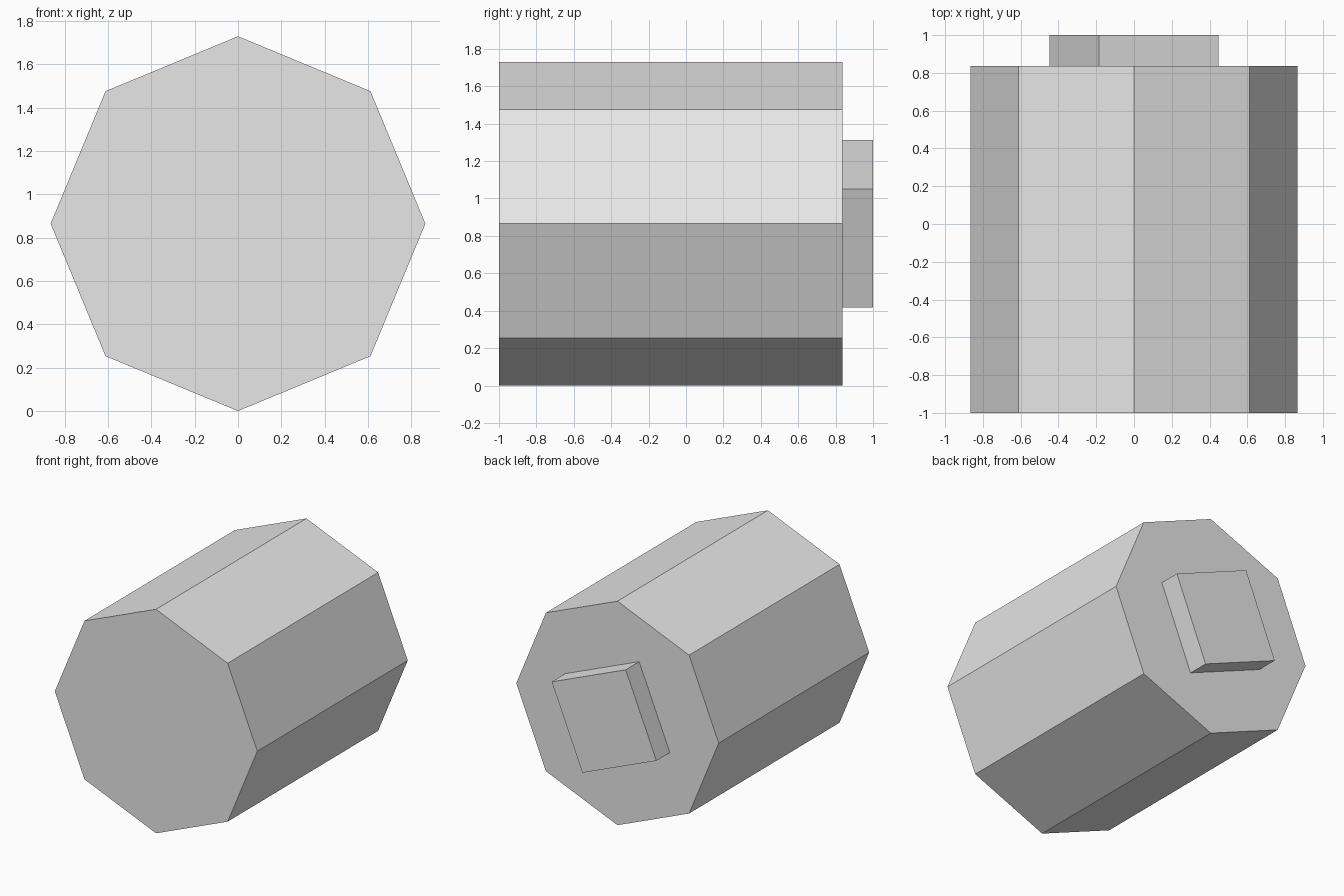
import bpy
import math
from mathutils import Matrix

cube = bpy.data.objects.get("Cube")
if cube:
    bpy.data.objects.remove(cube, do_unlink=True)

# Single plain grey
grey = bpy.data.materials.new("light_grey")
grey.use_nodes = True
colour = (0.8, 0.8, 0.8, 1)
grey.diffuse_color = colour
grey.node_tree.nodes["Principled BSDF"].inputs["Base Color"].default_value = colour

AXIS_HEIGHT = 0.865


def prism(name, sides, radius, y_front, y_back, first_angle):
    """Flat-sided prism along y; first corner at first_angle from +x towards +z."""
    bpy.ops.mesh.primitive_cylinder_add(
        vertices=sides, radius=radius, depth=y_back - y_front)
    obj = bpy.context.object
    obj.name = obj.data.name = name
    # The primitive's first corner points along +y, which turns to +z
    turn = Matrix.Rotation(math.radians(90 - first_angle), 4, "Y")
    obj.data.transform(turn @ Matrix.Rotation(math.radians(90), 4, "X"))
    obj.location = (0, (y_front + y_back) / 2, AXIS_HEIGHT)
    obj.data.materials.append(grey)
    return obj


# Octagonal body with corners at top and bottom
prism("body", 8, 0.865, -1, 0.836, 90)

# Tilted square block on the back
prism("back_block", 4, 0.484, 0.836, 1, 22.5)
